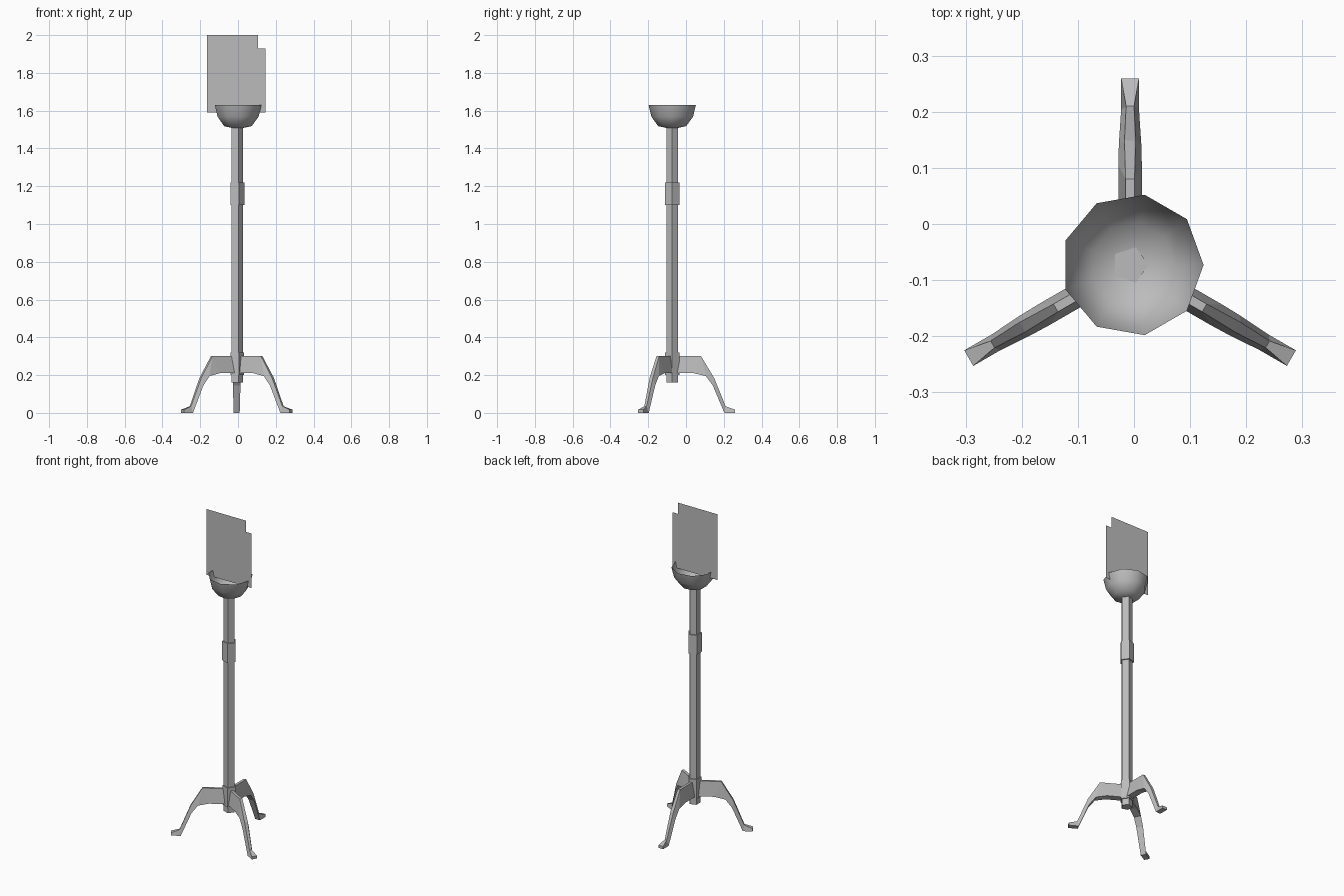
import bpy, bmesh, math
from mathutils import Vector, Matrix

if "Cube" in bpy.data.objects:
    bpy.data.objects.remove(bpy.data.objects["Cube"])

CX, CY = -0.007, -0.073   # pole axis

grey = bpy.data.materials.new("plain grey")
grey.diffuse_color = (0.5, 0.5, 0.5, 1)
grey.use_nodes = True
grey.node_tree.nodes["Principled BSDF"].inputs["Base Color"].default_value = grey.diffuse_color


def finish(name, bm, solid=True):
    if solid:
        bmesh.ops.recalc_face_normals(bm, faces=bm.faces[:])
    me = bpy.data.meshes.new(name)
    bm.to_mesh(me)
    bm.free()
    me.materials.append(grey)
    ob = bpy.data.objects.new(name, me)
    bpy.context.collection.objects.link(ob)
    return ob


def ring(bm, n, r, z, x=CX, y=CY):
    return [bm.verts.new((x + r * math.cos(2 * math.pi * i / n),
                          y + r * math.sin(2 * math.pi * i / n), z)) for i in range(n)]


def bridge(bm, a, b):
    n = len(a)
    for i in range(n):
        j = (i + 1) % n
        bm.faces.new((a[i], a[j], b[j], b[i]))


# five-sided prisms: pole, collar and leg hub
def prism(name, r, z0, z1):
    bm = bmesh.new()
    a, b = ring(bm, 5, r, z0), ring(bm, 5, r, z1)
    bridge(bm, a, b)
    bm.faces.new(a)
    bm.faces.new(b)
    return finish(name, bm)


prism("pole", 0.033, 0.16, 1.51)
prism("pole_collar", 0.0415, 1.10, 1.22)
prism("leg_hub", 0.040, 0.20, 0.32)

# curved legs: (radius, z, half width) along the top and the underside
TOP = [(0.01, 0.30, 0.008), (0.153, 0.30, 0.008), (0.222, 0.185, 0.010),
       (0.283, 0.035, 0.007), (0.332, 0.017, 0.016)]
LOW = [(0.01, 0.21, 0.021), (0.115, 0.21, 0.021), (0.178, 0.195, 0.021),
       (0.215, 0.145, 0.020), (0.280, 0.004, 0.016), (0.332, 0.0, 0.016)]
LOW[4] = (0.276, 0.0, 0.016)


def leg(name, angle):
    bm = bmesh.new()
    rot = Matrix.Rotation(angle, 3, 'Z')

    def side(pts, s):
        return [bm.verts.new(rot @ Vector((r, s * w, z)) + Vector((CX, CY, 0))) for r, z, w in pts]
    tl, tr, ll, lr = side(TOP, 1), side(TOP, -1), side(LOW, 1), side(LOW, -1)
    for a, b in ((tl, tr), (ll, lr)):
        for i in range(len(a) - 1):
            bm.faces.new((a[i], a[i + 1], b[i + 1], b[i]))
    # flanks, pairing the upper points with the lower ones
    for t, l in ((tl, ll), (tr, lr)):
        for f in ((t[0], t[1], l[1], l[0]), (t[1], l[2], l[1]), (t[1], t[2], l[3], l[2]),
                  (t[2], t[3], l[4], l[3]), (t[3], t[4], l[5], l[4])):
            bm.faces.new(f)
    bm.faces.new((tl[0], tr[0], lr[0], ll[0]))
    bm.faces.new((tl[4], tr[4], lr[5], ll[5]))
    return finish(name, bm)


leg("back_leg", math.radians(90))
leg("left_leg", math.radians(210))
leg("right_leg", math.radians(330))

# open nine-sided bowl
bm = bmesh.new()
rings = [ring(bm, 9, r, z, -0.003) for r, z in
         ((0.127, 1.63), (0.112, 1.568), (0.075, 1.518))]
for a, b in zip(rings, rings[1:]):
    bridge(bm, b, a)
tip = bm.verts.new((-0.003, CY, 1.502))
for i in range(9):
    bm.faces.new((tip, rings[2][(i + 1) % 9], rings[2][i]))
for f in bm.faces:
    f.smooth = True
finish("bowl", bm, False)

# flat upright flame card with a stepped corner
bm = bmesh.new()
bm.faces.new([bm.verts.new((x, CY, z)) for x, z in
              ((-0.165, 1.59), (0.145, 1.59), (0.145, 1.93),
               (0.105, 1.93), (0.105, 2.0), (-0.165, 2.0))])
finish("flame_card", bm, False)
